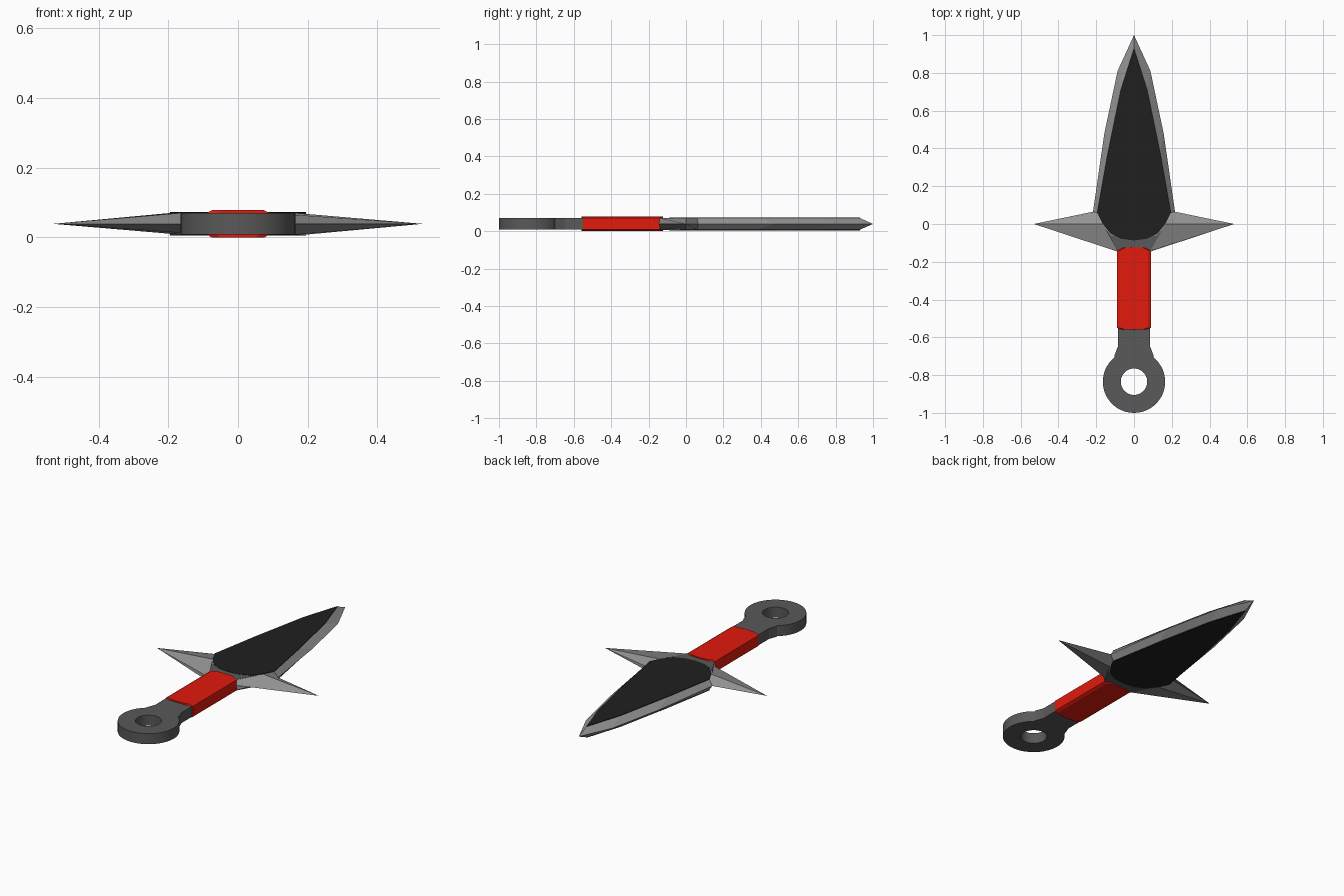
import bpy, bmesh
from math import tau
from mathutils import Vector

if "Cube" in bpy.data.objects:
    bpy.data.objects.remove(bpy.data.objects["Cube"])

MID = 0.039    # height of the central plane
HALF = 0.031   # half thickness of the metal


def material(name, r, g, b):
    m = bpy.data.materials.new(name)
    m.diffuse_color = (r, g, b, 1)
    m.use_nodes = True
    m.node_tree.nodes["Principled BSDF"].inputs["Base Color"].default_value = m.diffuse_color
    return m


STEEL = material("steel", 0.30, 0.30, 0.30)
IRON = material("iron", 0.10, 0.10, 0.10)
BLACK = material("black", 0.014, 0.014, 0.014)
RED = material("red", 0.76, 0.01, 0.004)


def finish(name, bm, mat):
    bmesh.ops.recalc_face_normals(bm, faces=bm.faces)
    mesh = bpy.data.meshes.new(name)
    bm.to_mesh(mesh)
    bm.free()
    mesh.materials.append(mat)
    ob = bpy.data.objects.new(name, mesh)
    bpy.context.collection.objects.link(ob)
    return ob


def mirrored(half):
    """Close a right-hand outline by mirroring it across x = 0."""
    return half + [(-x, y) for x, y in reversed(half) if x > 0]


def loft(name, layers, mat):
    """Stack (outline, z offset) layers into a closed solid."""
    bm = bmesh.new()
    rings = [[bm.verts.new((x, y, MID + z)) for x, y in mirrored(o)] for o, z in layers]
    for a, b in zip(rings, rings[1:]):
        n = len(a)
        for i in range(n):
            j = (i + 1) % n
            bm.faces.new((a[i], a[j], b[j], b[i]))
    bm.faces.new(rings[0])
    bm.faces.new(rings[-1])
    return finish(name, bm, mat)


# Blade bevel and spiked guard: sharp rim on the mid plane, flat on both sides
rim = [(0, 1), (0.087, 0.81), (0.157, 0.48), (0.217, 0.065), (0.53, 0), (0.09, -0.145)]
flat = [(0, 0.93), (0.07, 0.71), (0.14, 0.37), (0.195, 0.06), (0.165, 0), (0.088, -0.14)]
loft("blade_and_guard", [(flat, -HALF), (rim, 0), (flat, HALF)], STEEL)

# Dark blade panel with rounded lower end
panel = flat[:4] + [(0.165, 0), (0.125, -0.05), (0.07, -0.078), (0, -0.087)]
loft("blade_panel", [(panel, -HALF - 0.003), (panel, HALF + 0.003)], BLACK)

# Dark shoulder between panel and grip
shoulder = [(0, -0.06), (0.12, -0.06), (0.15, -0.03), (0.088, -0.14), (0, -0.14)]
loft("shoulder", [(shoulder, -HALF - 0.0015), (shoulder, HALF + 0.0015)], IRON)

# Handle neck leading into the ring
neck = [(0, -0.12), (0.086, -0.14), (0.086, -0.65), (0.105, -0.70), (0.06, -0.735), (0, -0.735)]
loft("handle_neck", [(neck, -HALF), (neck, HALF)], IRON)

# Red grip wrap, slightly crowned
wrap = [(0, -0.122), (0.06, -0.126), (0.09, -0.14), (0.09, -0.55), (0.06, -0.558), (0, -0.56)]
crown = [(x * 0.83, y) for x, y in wrap]
loft("grip_wrap", [(crown, -MID), (wrap, -HALF), (wrap, HALF), (crown, MID)], RED)

# Pommel ring
bm = bmesh.new()
c = Vector((0, -0.835, MID))
section = [bm.verts.new(c + Vector((r, 0, z)))
           for r, z in ((0.07, -HALF), (0.165, -HALF), (0.165, HALF), (0.07, HALF))]
edges = [bm.edges.new((section[i], section[(i + 1) % 4])) for i in range(4)]
bmesh.ops.spin(bm, geom=section + edges, cent=c, axis=(0, 0, 1), angle=tau,
               steps=48, use_merge=True)
bmesh.ops.remove_doubles(bm, verts=bm.verts, dist=0.0001)
ring = finish("pommel_ring", bm, IRON)
bpy.context.view_layer.objects.active = ring
ring.select_set(True)
bpy.ops.object.shade_smooth_by_angle(angle=0.6)
